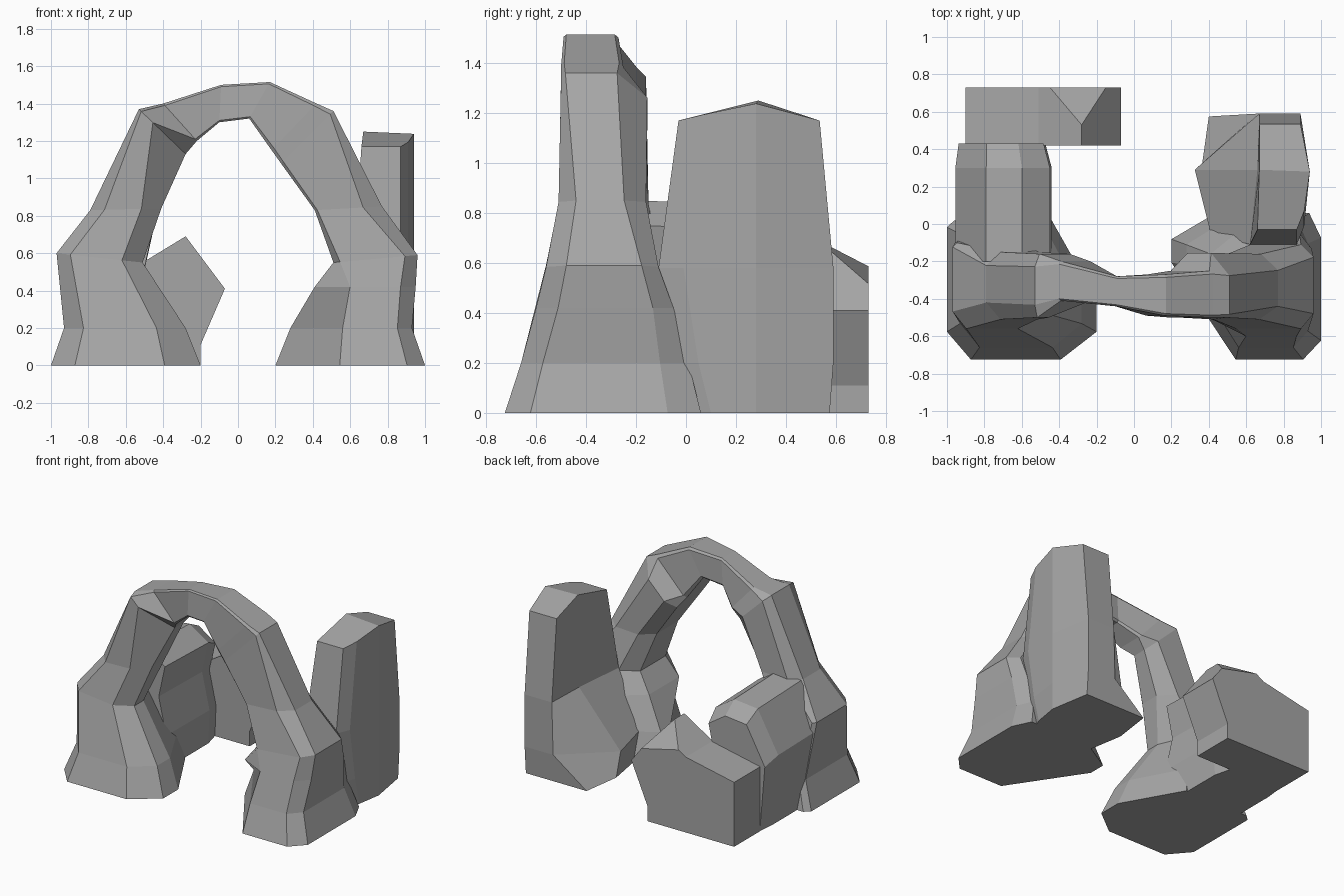
import bpy, bmesh
from mathutils import Vector

if "Cube" in bpy.data.objects:
    bpy.data.objects.remove(bpy.data.objects["Cube"])

stone = bpy.data.materials.new("grey stone")
stone.diffuse_color = (0.38, 0.38, 0.38, 1)
stone.use_nodes = True
stone.node_tree.nodes["Principled BSDF"].inputs["Base Color"].default_value = stone.diffuse_color


def finish(name, bm):
    bmesh.ops.recalc_face_normals(bm, faces=bm.faces)
    mesh = bpy.data.meshes.new(name)
    bm.to_mesh(mesh)
    bm.free()
    mesh.materials.append(stone)
    ob = bpy.data.objects.new(name, mesh)
    bpy.context.collection.objects.link(ob)
    return ob


def loft(rings, ridge=None):
    """Join rings of equal vertex count and cap both ends.
    ridge: two vertex indices that split the last cap into a gable."""
    bm = bmesh.new()
    loops = [[bm.verts.new(p) for p in r] for r in rings]
    n = len(loops[0])
    for a, b in zip(loops, loops[1:]):
        for i in range(n):
            j = (i + 1) % n
            bm.faces.new((a[i], a[j], b[j], b[i]))
    bm.faces.new(loops[0])
    cap = bm.faces.new(loops[-1])
    if ridge:
        bmesh.utils.face_split(cap, loops[-1][ridge[0]], loops[-1][ridge[1]])
    return bm


def octagon(outer, inner, y0, y1, cut):
    """Cut-corner ring between two (x, z) points and two depths.
    cut: front u pair, inner v pair, back u pair, outer v pair."""
    f0, f1, i0, i1, b1, b0, o1, o0 = cut
    uv = [(f0, 0), (f1, 0), (1, i0), (1, i1), (b1, 1), (b0, 1), (0, o1), (0, o0)]
    return [(outer[0] + (inner[0] - outer[0]) * u, y0 + (y1 - y0) * v,
             outer[1] + (inner[1] - outer[1]) * u) for u, v in uv]


# Arch: two feet and the span, one loft from left to right
left = (.16, .76, .2, .43, .7, .05, .95, .2)
bend = (.2, .72, .3, .7, .75, .2, .8, .25)
shoulder = (.05, .3, .5, .8, .75, .1, .8, .2)
crown = (.05, .95, .05, .93, .93, .07, .93, .05)
slope = (.06, .96, .04, .8, .8, .35, .65, .05)
hip = (.28, .96, .05, .75, .75, .25, .75, .2)
knee = (.15, .92, .15, .8, .75, .15, .85, .18)
shin = (.15, .65, .17, .8, .75, .12, .85, .16)
right = (.12, .57, .66, .82, .7, .08, .83, .13)
path = [
    ((-1, 0), (-.2, 0), -.725, .02, left),
    ((-.93, .2), (-.28, .2), -.66, -.02, left),
    ((-.97, .6), (-.51, .55), -.56, -.1, left),
    ((-.79, .83), (-.41, .84), -.51, -.15, bend),
    ((-.53, 1.37), (-.28, 1.13), -.5, -.16, shoulder),
    ((-.4, 1.4), (-.22, 1.2), -.41, -.2, crown),
    ((-.09, 1.5), (-.1, 1.3), -.44, -.28, crown),
    ((.17, 1.515), (.06, 1.32), -.49, -.27, crown),
    ((.42, 1.4), (.18, 1.15), -.5, -.25, crown),
    ((.51, 1.36), (.23, 1.08), -.5, -.155, slope),
    ((.77, .85), (.41, .83), -.51, -.16, hip),
    ((.96, .59), (.51, .55), -.56, -.11, knee),
    ((.95, .42), (.41, .42), -.6, -.05, shin),
    ((.93, .2), (.28, .2), -.66, .01, right),
    ((1, 0), (.2, 0), -.725, .06, right),
]
finish("rock_arch", loft([octagon(*p) for p in path]))

# Tall standing rock behind the right foot:
# (z, front-left x, middle-left x, back-left x, y0, y1, ridge lift)
levels = [
    (0, .41, .36, .4, .0, .575, 0),
    (.2, .41, .325, .66, -.05, .59, 0),
    (.58, .62, .66, .67, -.11, .59, 0),
    (1.17, .66, .67, .67, -.03, .535, .08),
]
finish("standing_rock", loft(
    [[(a, y0, z), (b, .29, z + up), (c, y1, z), (.89, y1, z),
      (.94, .28, z + up * .85), (.91, y0 + .1, z + up * .3), (.87, y0, z)]
     for z, a, b, c, y0, y1, up in levels], ridge=(1, 4)))

# Boulder behind the left foot, lofted front to back
section = [(-.91, 0), (-.955, .53), (-.79, .83), (-.6, .85),
           (-.45, .75), (-.5, .52), (-.44, .25), (-.45, 0)]


def slice_at(y, s, lift):
    return [(-.78 + (x + .78) * s, y, z * lift) for x, z in section]


finish("left_boulder", loft([slice_at(-.2, 1, 1), slice_at(.3, 1, .98),
                             slice_at(.43, .9, .9)]))

# Flat-backed block at the rear, with its peak sliced off
profile = [(-.9, 0), (-.2, 0), (-.2, .11), (-.07, .41), (-.28, .69), (-.51, .55), (-.9, .47)]
bm = loft([[(x, y, z) for x, z in profile] for y in (.42, .73)])
peak, a, b = Vector((-.28, .53, .69)), Vector((-.15, .73, .517)), Vector((-.45, .73, .587))
normal = (a - peak).cross(b - peak).normalized()
if normal.z < 0:
    normal = -normal
bmesh.ops.bisect_plane(bm, geom=bm.verts[:] + bm.edges[:] + bm.faces[:], dist=1e-5,
                       plane_co=peak, plane_no=normal, clear_outer=True)
bmesh.ops.holes_fill(bm, edges=[e for e in bm.edges if e.is_boundary], sides=0)
finish("rear_block", bm)
